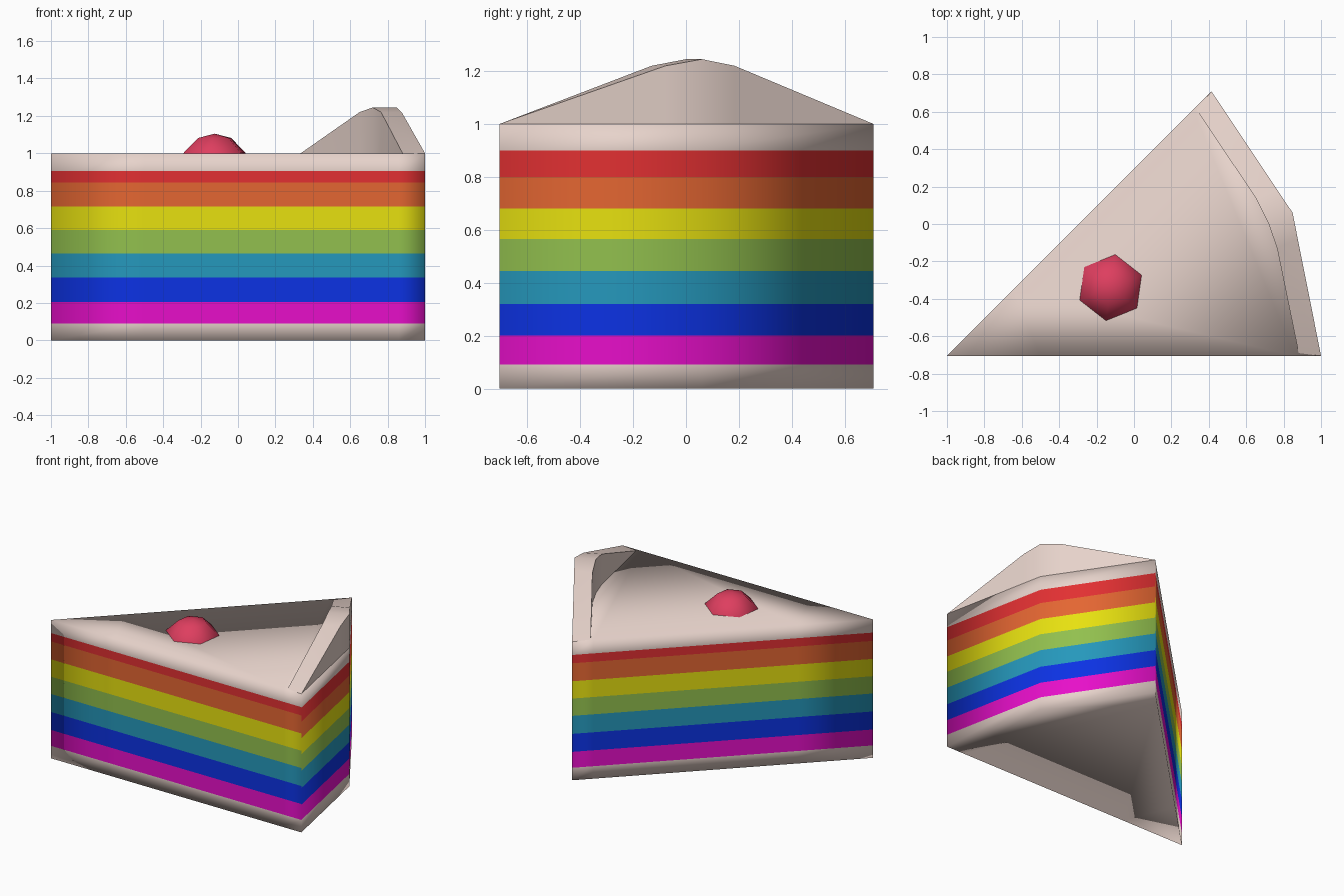
import bpy, bmesh, math

if "Cube" in bpy.data.objects:
    bpy.data.objects.remove(bpy.data.objects["Cube"])


def srgb(r, g, b):
    f = lambda c: c / 12.92 if c <= 0.04045 else ((c + 0.055) / 1.055) ** 2.4
    return (f(r / 255), f(g / 255), f(b / 255), 1)


def material(name, rgb):
    m = bpy.data.materials.new(name)
    m.diffuse_color = srgb(*rgb)
    m.use_nodes = True
    m.node_tree.nodes["Principled BSDF"].inputs["Base Color"].default_value = m.diffuse_color
    return m


icing = material("cream icing", (231, 211, 203))
layers = [icing,
          material("magenta layer", (235, 15, 205)),
          material("blue layer", (12, 50, 228)),
          material("teal layer", (37, 152, 188)),
          material("green layer", (146, 192, 78)),
          material("yellow layer", (232, 226, 16)),
          material("orange layer", (228, 102, 50)),
          material("red layer", (226, 48, 50))]
cherry_red = material("cherry red", (222, 62, 95))


def make_object(name, bm, mats):
    bmesh.ops.recalc_face_normals(bm, faces=bm.faces)
    me = bpy.data.meshes.new(name)
    bm.to_mesh(me)
    bm.free()
    for m in mats:
        me.materials.append(m)
    ob = bpy.data.objects.new(name, me)
    bpy.context.collection.objects.link(ob)
    return ob


def lerp(a, b, t):
    return tuple(p + (q - p) * t for p, q in zip(a, b))


# Wedge footprint: 45 degree slice of radius 2 with its tip at front left
TIP = (-1.0, -0.705)
rim = [(TIP[0] + 2 * math.cos(math.radians(a)), TIP[1] + 2 * math.sin(math.radians(a)))
       for a in (0, 22.5, 45)]
outline = ([TIP] + [lerp(TIP, rim[0], t) for t in (0.25, 0.93)] + rim
           + [lerp(TIP, rim[2], t) for t in (0.93, 0.25)])
rim_sides = (3, 4)   # outline segments on the curved outer wall

# Layer heights on the cut sides and on the curved wall
cut_z = [0.09, 0.205, 0.335, 0.465, 0.59, 0.715, 0.845, 0.905]
rim_z = [0.09, 0.20, 0.32, 0.445, 0.565, 0.68, 0.80, 0.90]
levels = sorted({0.0, 1.0, *cut_z, *rim_z})

# Cake slice with coloured layers
bm = bmesh.new()
rows = [[bm.verts.new((x, y, z)) for x, y in outline] for z in levels]
n = len(outline)
for k in range(len(rows) - 1):
    mid = (levels[k] + levels[k + 1]) / 2
    for i in range(n):
        j = (i + 1) % n
        f = bm.faces.new((rows[k][i], rows[k][j], rows[k + 1][j], rows[k + 1][i]))
        bands = rim_z if i in rim_sides else cut_z
        f.material_index = sum(mid > z for z in bands) % len(layers)
        f.smooth = True
for cap in (rows[0], rows[-1]):
    bm.faces.new(cap).smooth = True
make_object("cake_slice", bm, layers)

# Arched icing crest along the outer edge
outer = [rim[0], lerp(rim[0], rim[1], 0.82), rim[1], lerp(rim[1], rim[2], 0.19), rim[2]]
inner = [(0.88, -0.69), (0.765, -0.13), (0.72, 0.0), (0.65, 0.14), (0.335, 0.61)]
tops = [1.0, 1.22, 1.245, 1.22, 1.0]
bm = bmesh.new()
rings = []
for o, i, z in zip(outer, inner, tops):
    rings.append([bm.verts.new((*p, h)) for p, h in ((o, 1.0), (o, z), (i, z), (i, 1.0))])
for a, b in zip(rings, rings[1:]):
    for k in range(3):
        bm.faces.new((a[k], b[k], b[k + 1], a[k + 1]))
bmesh.ops.remove_doubles(bm, verts=bm.verts, dist=0.0005)
crest = make_object("icing_crest", bm, [icing])
bpy.context.view_layer.objects.active = crest
crest.select_set(True)
bpy.ops.object.shade_smooth_by_angle(angle=math.radians(40))

# Six-sided cherry dome set into the top
bm = bmesh.new()
rings = []
for r, z in ((0.18, 0.99), (0.178, 1.003), (0.095, 1.082)):
    rings.append([bm.verts.new((-0.125 + r * math.cos(math.radians(22 + 60 * k)),
                                -0.34 + r * math.sin(math.radians(22 + 60 * k)), z))
                  for k in range(6)])
for a, b in zip(rings, rings[1:]):
    for k in range(6):
        bm.faces.new((a[k], a[(k + 1) % 6], b[(k + 1) % 6], b[k]))
apex = bm.verts.new((-0.125, -0.34, 1.105))
for k in range(6):
    bm.faces.new((rings[-1][k], rings[-1][(k + 1) % 6], apex))
bm.faces.new(rings[0])
cherry = make_object("cherry", bm, [cherry_red])
crest.select_set(False)
cherry.select_set(True)
bpy.context.view_layer.objects.active = cherry
bpy.ops.object.shade_smooth_by_angle(angle=math.radians(50))
